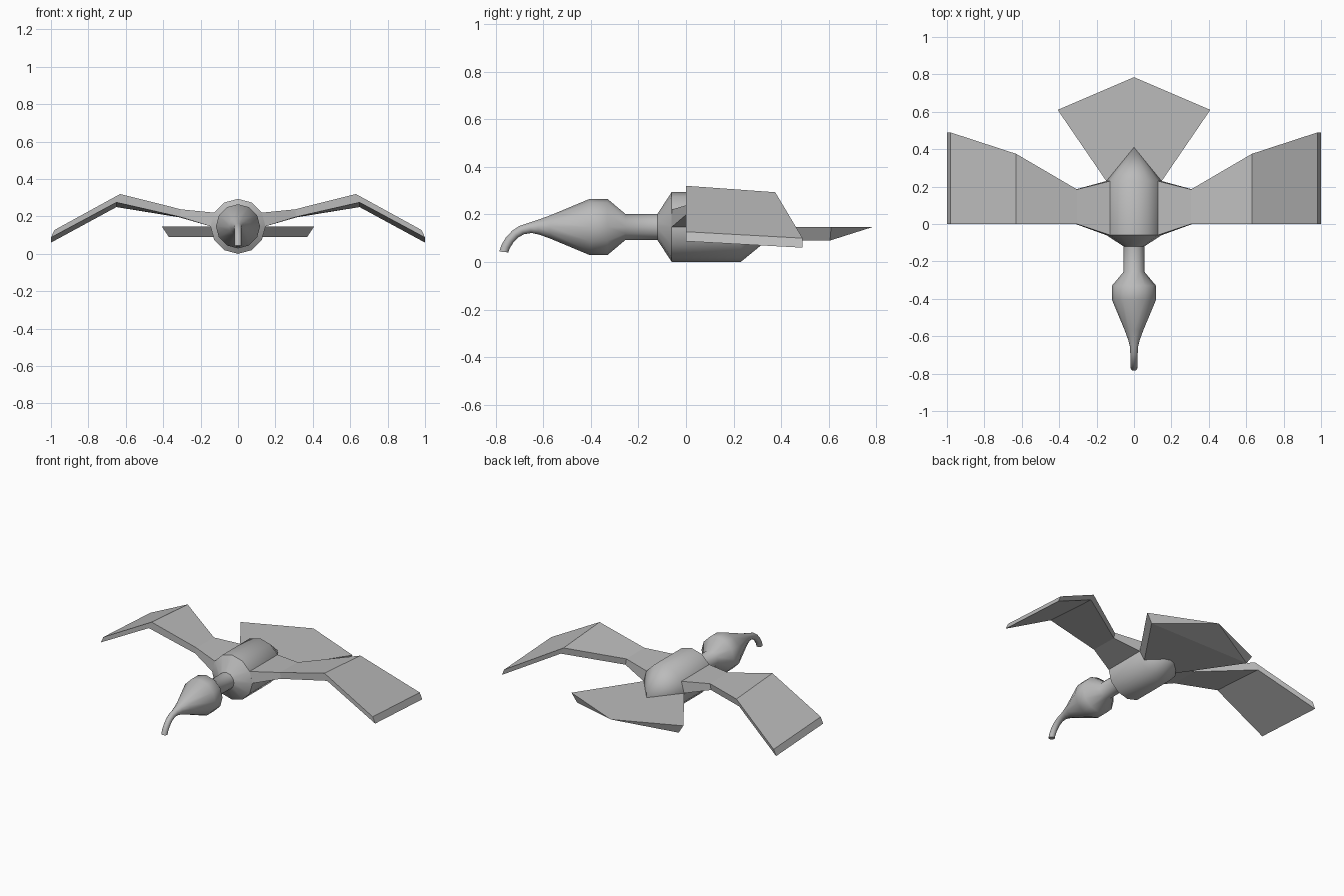
import bpy, bmesh, math

if "Cube" in bpy.data.objects:
    bpy.data.objects.remove(bpy.data.objects["Cube"])

grey = bpy.data.materials.new("plain grey")
grey.diffuse_color = (0.5, 0.5, 0.5, 1)
grey.use_nodes = True
grey.node_tree.nodes["Principled BSDF"].inputs["Base Color"].default_value = grey.diffuse_color


def make_object(name, bm):
    bmesh.ops.recalc_face_normals(bm, faces=bm.faces)
    mesh = bpy.data.meshes.new(name)
    bm.to_mesh(mesh)
    bm.free()
    mesh.materials.append(grey)
    obj = bpy.data.objects.new(name, mesh)
    bpy.context.collection.objects.link(obj)
    return obj


def loft(name, sections):
    """Skin closed cross-sections in order and cap both ends."""
    bm = bmesh.new()
    rings = [[bm.verts.new(p) for p in s] for s in sections]
    n = len(rings[0])
    for a, b in zip(rings, rings[1:]):
        for i in range(n):
            j = (i + 1) % n
            bm.faces.new((a[i], a[j], b[j], b[i]))
    bm.faces.new(rings[0])
    bm.faces.new(rings[-1])
    bmesh.ops.remove_doubles(bm, verts=bm.verts, dist=1e-5)
    return make_object(name, bm)


def ring(y, z, r, tilt=0, n=12):
    """Circle facing -y, tipped downward by tilt degrees."""
    t = math.radians(tilt)
    pts = []
    for i in range(n):
        a = 2 * math.pi * i / n
        u = r * math.sin(a)
        pts.append((r * math.cos(a), y - u * math.sin(t), z + u * math.cos(t)))
    return pts


# Body, neck, head and curved beak: y, z, radius, downward tilt
Z = 0.147
spine = [
    (0.41, Z, 0.0), (0.23, Z, Z), (-0.06, Z, Z), (-0.12, Z, 0.055),
    (-0.255, Z, 0.055), (-0.33, Z, 0.118), (-0.405, Z, 0.118),
    (-0.57, Z, 0.049), (-0.62, 0.146, 0.031, 5), (-0.655, 0.143, 0.022, 15),
    (-0.69, 0.134, 0.020, 28), (-0.718, 0.117, 0.019, 42),
    (-0.742, 0.091, 0.019, 58), (-0.758, 0.065, 0.019, 73),
    (-0.766, 0.042, 0.019, 84),
]
body = loft("body_and_head", [ring(*s) for s in spine])
bpy.context.view_layer.objects.active = body
body.select_set(True)
bpy.ops.object.shade_smooth_by_angle(angle=math.radians(40))
body.select_set(False)

# Wing stations: leading top, leading bottom, trailing bottom, trailing top
wing = loft("wings", [
    [(0.127, -0.06, 0.22), (0.147, -0.06, 0.147), (0.147, 0.23, 0.147), (0.127, 0.23, 0.22)],
    [(0.305, 0, 0.238), (0.312, 0, 0.198), (0.312, 0.185, 0.195), (0.305, 0.185, 0.235)],
    [(0.63, 0, 0.32), (0.65, 0, 0.275), (0.65, 0.375, 0.25), (0.63, 0.375, 0.293)],
    [(0.982, 0, 0.127), (1.0, 0, 0.087), (1.0, 0.49, 0.06), (0.982, 0.49, 0.10)],
])
mirror = wing.modifiers.new("Mirror", 'MIRROR')
mirror.use_mirror_merge = False

# Tail fan: flat top, smaller underside that rises to the rear point
bm = bmesh.new()
B = 0.09
lt, rt, tip, ft_l, ft_r = [bm.verts.new(p) for p in (
    (-0.408, 0.61, Z), (0.408, 0.61, Z), (0, 0.785, Z), (-0.08, 0.13, Z), (0.08, 0.13, Z))]
lb, rb, fb_l, fb_r = [bm.verts.new(p) for p in (
    (-0.37, 0.605, B), (0.37, 0.605, B), (-0.06, 0.15, B), (0.06, 0.15, B))]
for f in ((ft_l, ft_r, rt, tip, lt), (fb_l, lb, rb, fb_r), (lb, tip, rb),
          (lt, tip, lb), (rt, rb, tip), (ft_l, lt, lb, fb_l),
          (ft_r, fb_r, rb, rt), (ft_l, fb_l, fb_r, ft_r)):
    bm.faces.new(f)
make_object("tail_fan", bm)
